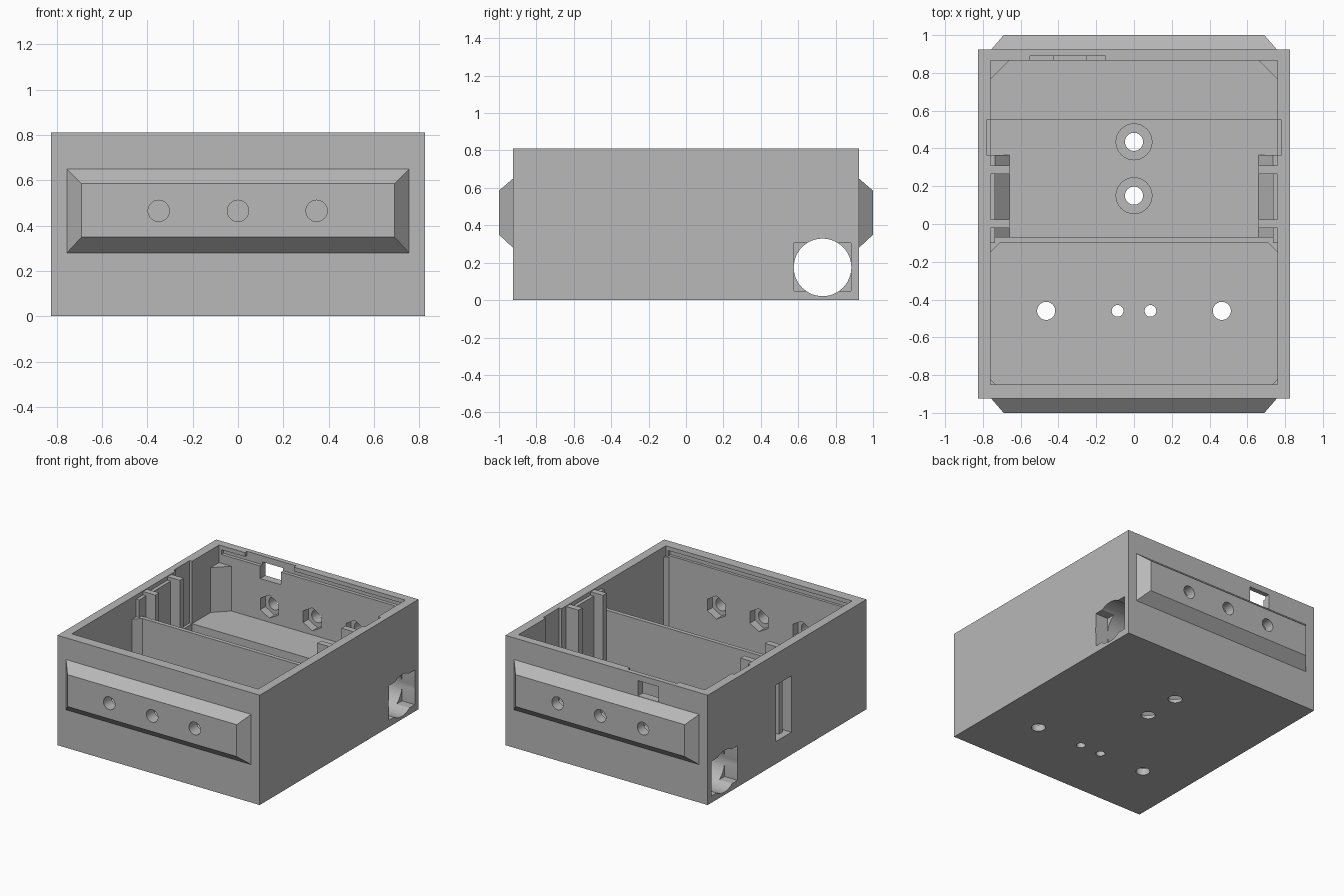
import bpy, bmesh, math
from mathutils import Matrix, Vector

cube = bpy.data.objects.get("Cube")
if cube:
    bpy.data.objects.remove(cube, do_unlink=True)

grey = bpy.data.materials.new("plain grey")
grey.use_nodes = True
grey.diffuse_color = (0.48, 0.48, 0.48, 1)
grey.node_tree.nodes["Principled BSDF"].inputs["Base Color"].default_value = (0.48, 0.48, 0.48, 1)


def finish(name, bm):
    bmesh.ops.recalc_face_normals(bm, faces=bm.faces)
    mesh = bpy.data.meshes.new(name)
    bm.to_mesh(mesh)
    bm.free()
    mesh.materials.append(grey)
    obj = bpy.data.objects.new(name, mesh)
    bpy.context.collection.objects.link(obj)
    return obj


def hull(name, points):
    """Convex solid around a few corner points."""
    bm = bmesh.new()
    for p in points:
        bm.verts.new(p)
    bmesh.ops.convex_hull(bm, input=bm.verts)
    bmesh.ops.dissolve_limit(bm, angle_limit=0.01, verts=bm.verts, edges=bm.edges)
    return finish(name, bm)


def box(name, xs, ys, zs):
    return hull(name, [(x, y, z) for x in xs for y in ys for z in zs])


def rod(name, centre, radius, length, axis="Z", sides=32):
    bm = bmesh.new()
    bmesh.ops.create_cone(bm, cap_ends=True, segments=sides, radius1=radius,
                          radius2=radius, depth=length)
    turn = Vector((0, 0, 1)).rotation_difference(
        {"X": Vector((1, 0, 0)), "Y": Vector((0, 1, 0)), "Z": Vector((0, 0, 1))}[axis])
    bmesh.ops.transform(bm, verts=bm.verts,
                        matrix=Matrix.Translation(centre) @ turn.to_matrix().to_4x4())
    return finish(name, bm)


def combine(target, tool, operation="DIFFERENCE"):
    mod = target.modifiers.new("combine", "BOOLEAN")
    mod.operation = operation
    mod.solver = "EXACT"
    mod.object = tool
    bpy.context.view_layer.objects.active = target
    bpy.ops.object.modifier_apply(modifier=mod.name)
    bpy.data.objects.remove(tool, do_unlink=True)


# Outer case
case = box("case_shell", (-.825, .825), (-.925, .925), (0, .81))

# Compartments: front bay, middle bay, raised rear bay, open space over the divider
for ys, z in (((-.85, -.1), .05), ((-.07, .55), .05), ((.5, .865), .35), ((-.85, .865), .65)):
    combine(case, box("cavity", (-.76, .76), ys, (z, 1)))

# Bevelled panels on front and back
for s in (-1, 1):
    pts = [(x * w, s * y, z) for x in (-1, 1)
           for w, y, zs in ((.755, .91, (.28, .65)), (.755, .925, (.28, .65)), (.69, 1, (.35, .585)))
           for z in zs]
    combine(case, hull("panel", pts), "UNION")

# Panel screw holes with hexagonal nut pockets inside
for s, inner in ((-1, .85), (1, .865)):
    for x in (-.35, 0, .347):
        combine(case, rod("hole", (x, s * .93, .465), .047, .3, "Y"))
        combine(case, rod("pocket", (x, s * inner, .465), .085, .12, "Y", 6))

# Cable tunnel through the rear block, with square mouths
combine(case, rod("tunnel", (0, .73, .175), .154, 1.8, "X", 48))
for s in (-1, 1):
    combine(case, box("mouth", (s * .72, s * .9), (.578, .882), (.05, .305)))
    # Shallow side wall pockets in the middle bay
    combine(case, box("pocket", (s * .7, s * .78), (.365, .55), (.35, 1)))

# Floor holes
for x, y, r in ((0, .435, .048), (0, .15, .048), (-.465, -.46, .048),
                (.465, -.46, .048), (-.087, -.46, .031), (.087, -.46, .031)):
    combine(case, rod("hole", (x, y, 0), r, .3))
for y in (.435, .15):
    combine(case, rod("counterbore", (0, y, .05), .095, .05))

# Lid grooves, rear rim notch and small rear window
combine(case, box("groove", (-.74, .74), (.8, .89), (.745, .78)))
combine(case, box("groove", (-.74, .74), (-.87, -.8), (.745, .78)))
combine(case, box("notch", (-.55, -.15), (.8, .89), (.745, 1)))
combine(case, box("window", (-.425, -.255), (.8, 1.1), (.652, .765)))

# Inner fittings on both side walls
for s, side in ((-1, "right"), (1, "left")):
    liner = box(side + "_liner", (s * .735, s * .77), (-.101, .31), (.04, .78))
    if s < 0:
        combine(liner, box("slot", (-.6, -.9), (-.05, .13), (.165, .58)))
    wedge = [(s * x, y, z) for y in (-.08, .365)
             for x, z in ((.66, .04), (.77, .04), (.77, .125), (.735, .125), (.66, .05))]
    hull(side + "_floor_wedge", wedge)
    for name, ys in (("front", (-.02, .025)), ("rear", (.265, .31))):
        box(f"{side}_{name}_rib", (s * .66, s * .775), ys, (.04, .805))
    # Triangular corner posts
    for name, y, d, size, z0, z1 in (("rear", .865, -1, .1, .34, .68),
                                     ("divider", -.1, -1, .05, .04, .65),
                                     ("front", -.85, 1, .028, .04, .735)):
        corner = [(s * .761, y), (s * (.76 - size), y), (s * .761, y + d * size)]
        hull(f"{side}_{name}_post", [(a, b, z) for a, b in corner for z in (z0, z1)])

# Tall slot through the right side wall
combine(case, box("slot", (-.7, -.9), (-.05, .13), (.165, .58)))

for obj in bpy.context.collection.objects:
    obj.select_set(obj.type == "MESH" and obj.name == "case_shell")
bpy.context.view_layer.objects.active = case
bpy.ops.object.shade_smooth_by_angle(angle=math.radians(25))
